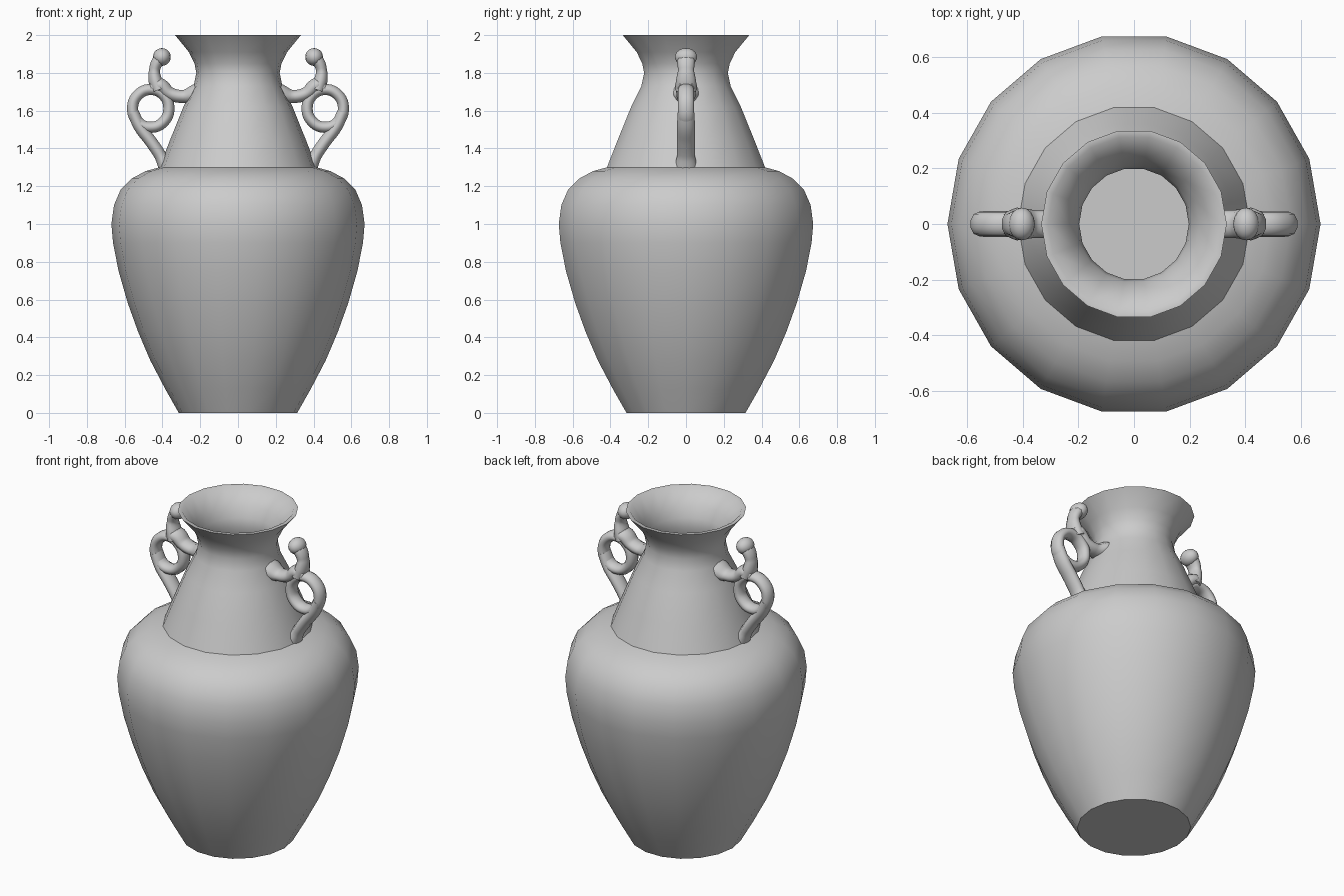
import bpy, bmesh, math

if "Cube" in bpy.data.objects:
    bpy.data.objects.remove(bpy.data.objects["Cube"])

SIDES = 18

# Outer silhouette (radius, height), bottom to lip
outer = [(.32, 0), (.395, .13), (.475, .28), (.54, .43), (.595, .58), (.645, .75),
         (.675, .90), (.684, 1.0), (.67, 1.10), (.635, 1.18), (.575, 1.24),
         (.50, 1.28), (.425, 1.30), (.365, 1.45), (.295, 1.62), (.24, 1.73),
         (.225, 1.80), (.235, 1.85), (.265, 1.91), (.34, 2.0)]
# Inner wall follows the outer one, lip to floor
wall = .024
inner = [(r - wall, z if z > 1.95 else max(z, .03)) for r, z in reversed(outer)]


def smooth(obj, angle):
    bpy.ops.object.select_all(action='DESELECT')
    obj.select_set(True)
    bpy.context.view_layer.objects.active = obj
    bpy.ops.object.shade_smooth_by_angle(angle=math.radians(angle))


def lathe(name, profile):
    bm = bmesh.new()
    rings = [[bm.verts.new((.98 * r * math.cos(2 * math.pi * i / SIDES),
                            r * math.sin(2 * math.pi * i / SIDES), z))
              for i in range(SIDES)] for r, z in profile]
    for a, b in zip(rings, rings[1:]):
        for i in range(SIDES):
            j = (i + 1) % SIDES
            bm.faces.new((a[i], a[j], b[j], b[i]))
    bm.faces.new(rings[0][::-1])
    bm.faces.new(rings[-1])
    me = bpy.data.meshes.new(name)
    bm.to_mesh(me)
    bm.free()
    obj = bpy.data.objects.new(name, me)
    bpy.context.collection.objects.link(obj)
    smooth(obj, 52)


def tube(name, side, points, closed=False):
    """Tapered tube in the xz plane; points are (x, z, radius)."""
    cu = bpy.data.curves.new(name, 'CURVE')
    cu.dimensions = '3D'
    cu.bevel_depth = 1
    cu.bevel_resolution = 3
    cu.resolution_u = 6
    cu.use_fill_caps = True
    sp = cu.splines.new('BEZIER')
    sp.bezier_points.add(len(points) - 1)
    sp.use_cyclic_u = closed
    for p, (x, z, r) in zip(sp.bezier_points, points):
        p.co = (side * x, 0, z)
        p.radius = r
        p.handle_left_type = p.handle_right_type = 'AUTO'
    obj = bpy.data.objects.new(name, cu)
    bpy.context.collection.objects.link(obj)
    bpy.ops.object.select_all(action='DESELECT')
    obj.select_set(True)
    bpy.context.view_layer.objects.active = obj
    obj.scale.y = 1.4
    bpy.ops.object.convert(target='MESH')
    smooth(bpy.context.object, 60)


# Vase body
lathe("vase_body", outer + inner)

for side, label in ((-1, "left"), (1, "right")):
    # Ring of the handle
    ring = [(.462 + .096 * math.cos(a), 1.612 + .1 * math.sin(a), .031)
            for a in (k * math.pi / 4 for k in range(8))]
    tube(label + "_handle_ring", side, ring, True)
    # Stem down to the shoulder
    tube(label + "_handle_stem", side,
         [(.555, 1.59, .032), (.52, 1.515, .034), (.46, 1.435, .034),
          (.41, 1.36, .034), (.375, 1.29, .045)])
    # Arm joining the neck
    tube(label + "_handle_arm", side,
         [(.22, 1.69, .055), (.29, 1.675, .036), (.36, 1.69, .036),
          (.42, 1.735, .042), (.46, 1.72, .03)])
    # Curled finial
    tube(label + "_finial_stem", side,
         [(.42, 1.71, .042), (.438, 1.76, .038), (.442, 1.815, .03),
          (.425, 1.86, .034), (.40, 1.885, .034)])
    bpy.ops.mesh.primitive_uv_sphere_add(segments=16, ring_count=10, radius=.047,
                                         location=(side * .403, 0, 1.884))
    knob = bpy.context.object
    knob.name = label + "_finial_knob"
    knob.scale.y = 1.25
    smooth(knob, 60)
